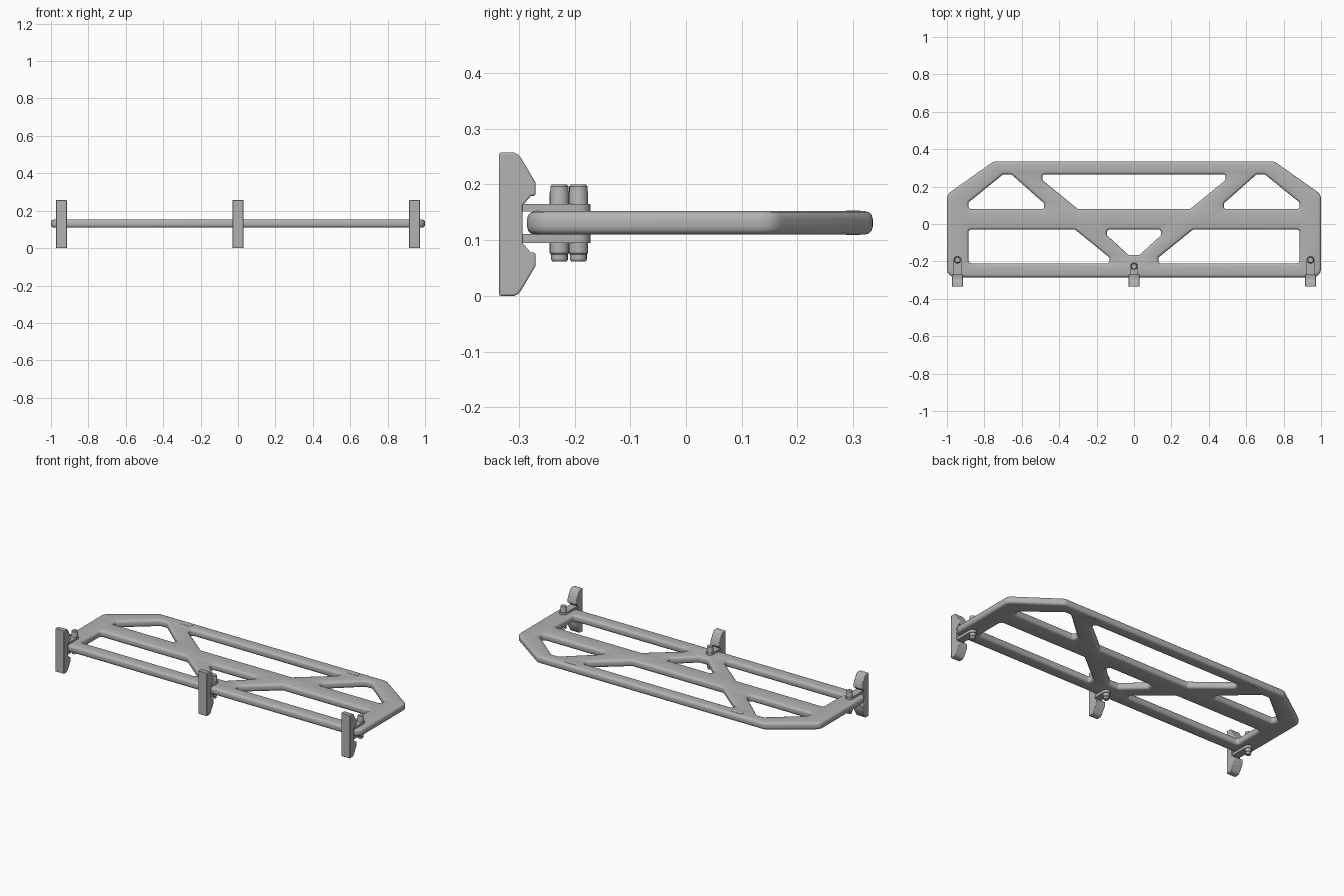
import bpy, bmesh, math
from mathutils import Vector

if "Cube" in bpy.data.objects:
    bpy.data.objects.remove(bpy.data.objects["Cube"])

grey = bpy.data.materials.new("plain grey")
grey.diffuse_color = (0.45, 0.45, 0.45, 1)
grey.use_nodes = True
grey.node_tree.nodes["Principled BSDF"].inputs["Base Color"].default_value = grey.diffuse_color
Z0, Z1 = 0.11, 0.152          # underside and top of the panel


def finish(bm, name, smooth=True):
    bmesh.ops.recalc_face_normals(bm, faces=bm.faces)
    me = bpy.data.meshes.new(name)
    bm.to_mesh(me)
    bm.free()
    me.materials.append(grey)
    ob = bpy.data.objects.new(name, me)
    bpy.context.collection.objects.link(ob)
    if smooth:
        bpy.ops.object.select_all(action='DESELECT')
        ob.select_set(True)
        bpy.context.view_layer.objects.active = ob
        bpy.ops.object.shade_smooth_by_angle(angle=math.radians(32))
    return ob


def rounded(points, r, hole=False, steps=5):
    """Round the corners of a polygon; outlines run CCW and holes CW."""
    p = [Vector(q) for q in points]
    area = sum(a.x * b.y - b.x * a.y for a, b in zip(p, p[1:] + p[:1]))
    if (area > 0) == hole:
        p.reverse()
    out = []
    for i, c in enumerate(p):
        u = (p[i - 1] - c).normalized()
        v = (p[(i + 1) % len(p)] - c).normalized()
        half = u.angle(v) / 2
        reach = min(r / math.tan(half), 0.45 * min((p[i - 1] - c).length,
                                                    (p[(i + 1) % len(p)] - c).length))
        centre = c + (u + v).normalized() * reach / math.cos(half)
        a, b = c + u * reach - centre, c + v * reach - centre
        turn = math.atan2(a.x * b.y - a.y * b.x, a.dot(b))
        for k in range(steps):
            t = turn * k / (steps - 1)
            out.append(centre + Vector((a.x * math.cos(t) - a.y * math.sin(t),
                                        a.x * math.sin(t) + a.y * math.cos(t))))
    return out


def inset(loop, d):
    """Shift a loop to its left, towards the material."""
    res = []
    for i, c in enumerate(loop):
        e1 = (c - loop[i - 1]).normalized()
        e2 = (loop[(i + 1) % len(loop)] - c).normalized()
        n1, n2 = Vector((-e1.y, e1.x)), Vector((-e2.y, e2.x))
        res.append(c + (n1 + n2) * d / (1 + n1.dot(n2)))
    return res


def mirrored(pts):
    return [(-x, y) for x, y in pts]


# Perforated panel with rounded rims
outline = [(-1, -0.285), (1, -0.285), (1, 0.158), (0.75, 0.335), (-0.75, 0.335), (-1, 0.158)]
side_tri = [(-0.885, 0.08), (-0.48, 0.08), (-0.48, 0.11), (-0.655, 0.265), (-0.70, 0.265), (-0.885, 0.115)]
long_gap = [(-0.885, -0.03), (-0.315, -0.03), (-0.13, -0.18), (-0.13, -0.21), (-0.885, -0.21)]
upper_gap = [(-0.49, 0.265), (0.49, 0.265), (0.49, 0.235), (0.30, 0.08), (-0.30, 0.08), (-0.49, 0.235)]
centre_tri = [(-0.145, -0.03), (0.145, -0.03), (0.145, -0.06), (0.03, -0.165), (-0.03, -0.165), (-0.145, -0.06)]
holes = [side_tri, mirrored(side_tri), long_gap, mirrored(long_gap), upper_gap, centre_tri]

loops = [rounded(outline, 0.045)] + [rounded(h, 0.015, True) for h in holes]
B = 0.014
arc = [(B * (1 - math.cos(a)), B * (1 - math.sin(a))) for a in (math.pi / 2, math.pi / 3, math.pi / 6, 0)]
rim = [(d, Z0 + h) for d, h in arc[::1]]
# ring list: underside inset -> side wall -> top inset
levels = [(B * (1 - math.sin(t)), B * (1 - math.cos(t)))
          for t in (0, math.pi / 6, math.pi / 3, math.pi / 2)]
rim = [(d, Z0 + h) for d, h in levels] + [(d, Z1 - h) for d, h in reversed(levels)]

bm = bmesh.new()
bottom_edges, top_edges = [], []
for lp in loops:
    rings = [[bm.verts.new((q.x, q.y, z)) for q in inset(lp, d)] for d, z in rim]
    n = len(lp)
    for a, b in zip(rings, rings[1:]):
        for i in range(n):
            j = (i + 1) % n
            bm.faces.new((a[i], a[j], b[j], b[i]))
    for ring, store in ((rings[0], bottom_edges), (rings[-1], top_edges)):
        store += [bm.edges.get((ring[i], ring[(i + 1) % n])) for i in range(n)]
for edges, nz in ((bottom_edges, -1), (top_edges, 1)):
    bmesh.ops.triangle_fill(bm, edges=edges, use_beauty=True, normal=(0, 0, nz))
finish(bm, "perforated_panel")


def prism(bm, pts, place, lo, hi):
    """Extrude a flat polygon between two depths."""
    a = [bm.verts.new(place(p, lo)) for p in pts]
    b = [bm.verts.new(place(p, hi)) for p in pts]
    bm.faces.new(a)
    bm.faces.new(b[::-1])
    for i in range(len(pts)):
        j = (i + 1) % len(pts)
        bm.faces.new((a[i], a[j], b[j], b[i]))


# Clip foot, upper half of its side profile (y, height above the middle)
half = [(-0.293, 0.034), (-0.278, 0.051), (-0.27, 0.051), (-0.27, 0.075), (-0.296, 0.119),
        (-0.301, 0.125), (-0.308, 0.1285), (-0.335, 0.1285)]
MID = 0.1285
foot = [(y, MID + h) for y, h in half] + [(y, MID - h) for y, h in reversed(half)]


def clip(name, x, pin_y):
    bm = bmesh.new()
    prism(bm, foot, lambda p, d: (d, p[0], p[1]), x - 0.029, x + 0.029)
    ob = finish(bm, name + "_clip_foot")
    mod = ob.modifiers.new("soft edges", 'BEVEL')
    mod.width, mod.segments = 0.003, 2
    mod.limit_method, mod.angle_limit = 'ANGLE', math.radians(50)

    # Two round-ended arms gripping the panel
    bm = bmesh.new()
    w = 0.022
    tip = [(x + w * math.cos(math.pi * k / 10), pin_y + w * math.sin(math.pi * k / 10)) for k in range(11)]
    arm = [(x - w, -0.296), (x + w, -0.296)] + tip
    for lo, hi in ((0.095, Z0 + 0.001), (Z1 - 0.001, 0.165)):
        prism(bm, arm, lambda p, d: (p[0], p[1], d), lo, hi)
    finish(bm, name + "_clip_arms")

    # Pin through both arms, turned from a stepped profile
    bm = bmesh.new()
    profile = [(0.013, 0.062), (0.015, 0.065), (0.015, 0.074), (0.0175, 0.077), (0.0175, 0.185),
               (0.0165, 0.188), (0.0165, 0.196), (0.0135, 0.200)]
    N = 20
    rings = [[bm.verts.new((x + r * math.cos(2 * math.pi * k / N), pin_y + r * math.sin(2 * math.pi * k / N), z))
              for k in range(N)] for r, z in profile]
    for a, b in zip(rings, rings[1:]):
        for k in range(N):
            m = (k + 1) % N
            bm.faces.new((a[k], a[m], b[m], b[k]))
    bm.faces.new(rings[0])
    bm.faces.new(rings[-1])
    finish(bm, name + "_clip_pin")


clip("left", -0.944, -0.193)
clip("middle", 0.0, -0.227)
clip("right", 0.944, -0.193)

# Small flat pads near the rear edge, on both faces
bm = bmesh.new()
for s in (-1, 1):
    for z in (Z0, Z1):
        pad = [(s * 0.55 + a * 0.035, 0.30 + b * 0.013) for a, b in ((-1, -1), (1, -1), (1, 1), (-1, 1))]
        prism(bm, pad, lambda p, d: (p[0], p[1], d), z - 0.001, z + 0.001)
finish(bm, "rear_pads", smooth=False)
